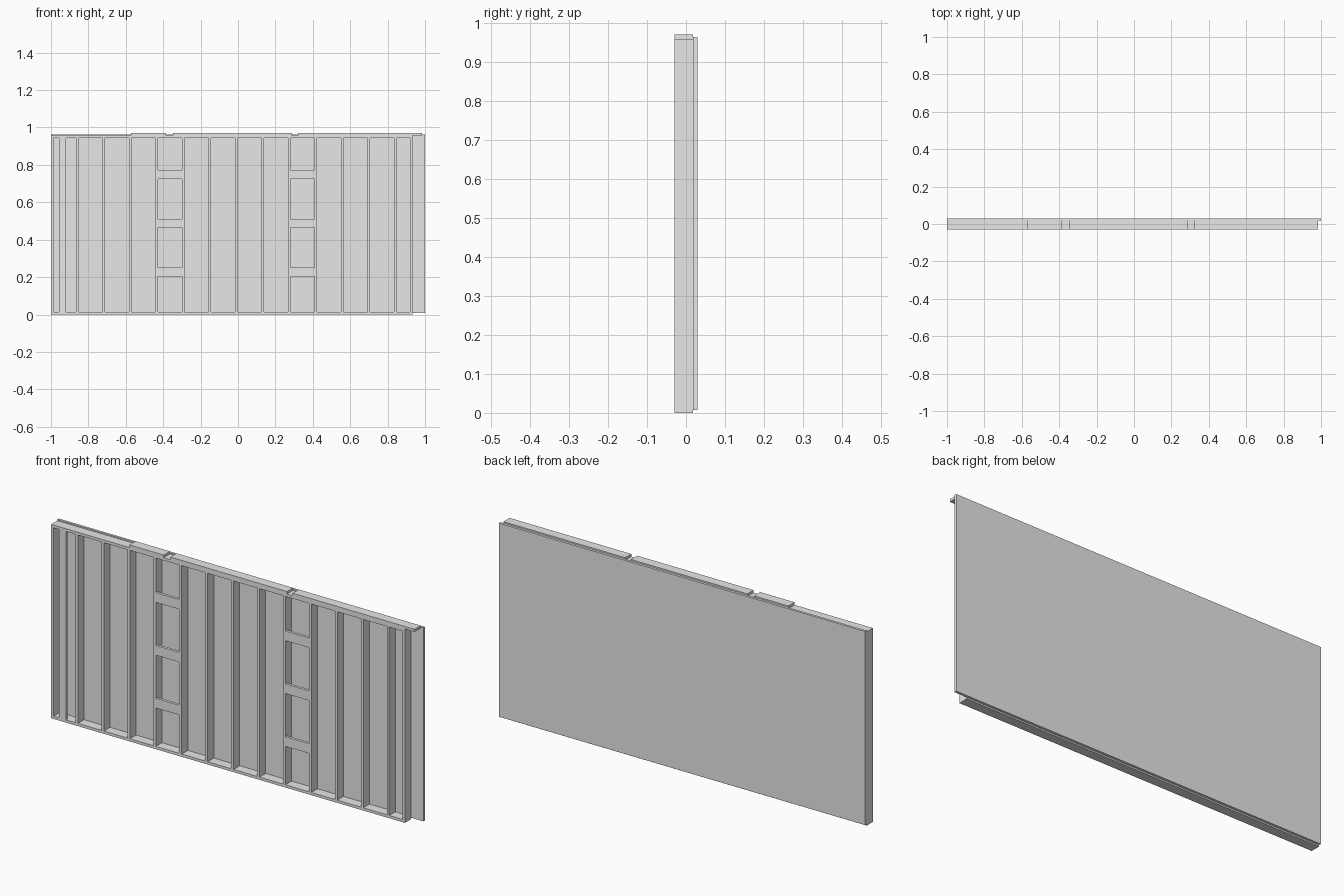
import bpy

cube = bpy.data.objects.get("Cube")
if cube:
    bpy.data.objects.remove(cube, do_unlink=True)

# One plain grey for the whole framed wall
grey = bpy.data.materials.new("light_grey")
grey.use_nodes = True
grey.diffuse_color = (0.8, 0.8, 0.8, 1)
grey.node_tree.nodes["Principled BSDF"].inputs["Base Color"].default_value = (0.8, 0.8, 0.8, 1)

LUMBER = 0.0135                  # board thickness
FRONT, BACK = -0.03, 0.018       # frame depth
FLAT = FRONT + LUMBER            # back of boards laid flat against the front
LEFT, RIGHT = -1.0, 0.933        # frame ends
PLATE_TOP, CAP_TOP = 0.957, 0.97
STUD_TOP = PLATE_TOP - LUMBER
SPACING, FIRST = 0.1417, -0.86   # regular stud layout


def board(name, x0, x1, z0, z1, y0=FRONT, y1=BACK):
    bpy.ops.mesh.primitive_cube_add(
        size=1, location=((x0 + x1) / 2, (y0 + y1) / 2, (z0 + z1) / 2))
    obj = bpy.context.object
    obj.name = name
    obj.scale = (x1 - x0, y1 - y0, z1 - z0)
    bpy.ops.object.transform_apply(location=False, rotation=False, scale=True)
    obj.data.materials.append(grey)
    return obj


def stud_centre(k):
    return FIRST + SPACING * k


# Sheathing panel on the back, running past the frame at one end
board("sheathing", -1.0, 1.0, 0.007, 0.963, BACK, 0.03)

# Bottom plate, top plate and the broken upper cap plate
board("bottom_plate", LEFT, RIGHT, 0, LUMBER)
board("top_plate", LEFT, RIGHT, STUD_TOP, PLATE_TOP)
for x0, x1 in ((-0.572, -0.385), (-0.348, 0.288), (0.32, 0.985)):
    board("cap_plate", x0, x1, PLATE_TOP, CAP_TOP)

# End studs and regular studs
board("end_stud", LEFT, LEFT + LUMBER, LUMBER, STUD_TOP)
board("end_stud", RIGHT - LUMBER, RIGHT, LUMBER, STUD_TOP)
for k in range(13):
    x = stud_centre(k)
    board("stud", x - LUMBER / 2, x + LUMBER / 2, LUMBER, STUD_TOP)

# Flat backing stud near the corner
board("flat_corner_stud", -0.957, -0.919, LUMBER, STUD_TOP, FRONT, FLAT)

# Flat blocking in two of the bays
for k in (3, 8):
    x0 = stud_centre(k) + LUMBER / 2
    x1 = stud_centre(k + 1) - LUMBER / 2
    for z in (0.227, 0.488, 0.749):
        board("blocking", x0, x1, z - 0.024, z + 0.024, FRONT, FLAT)
